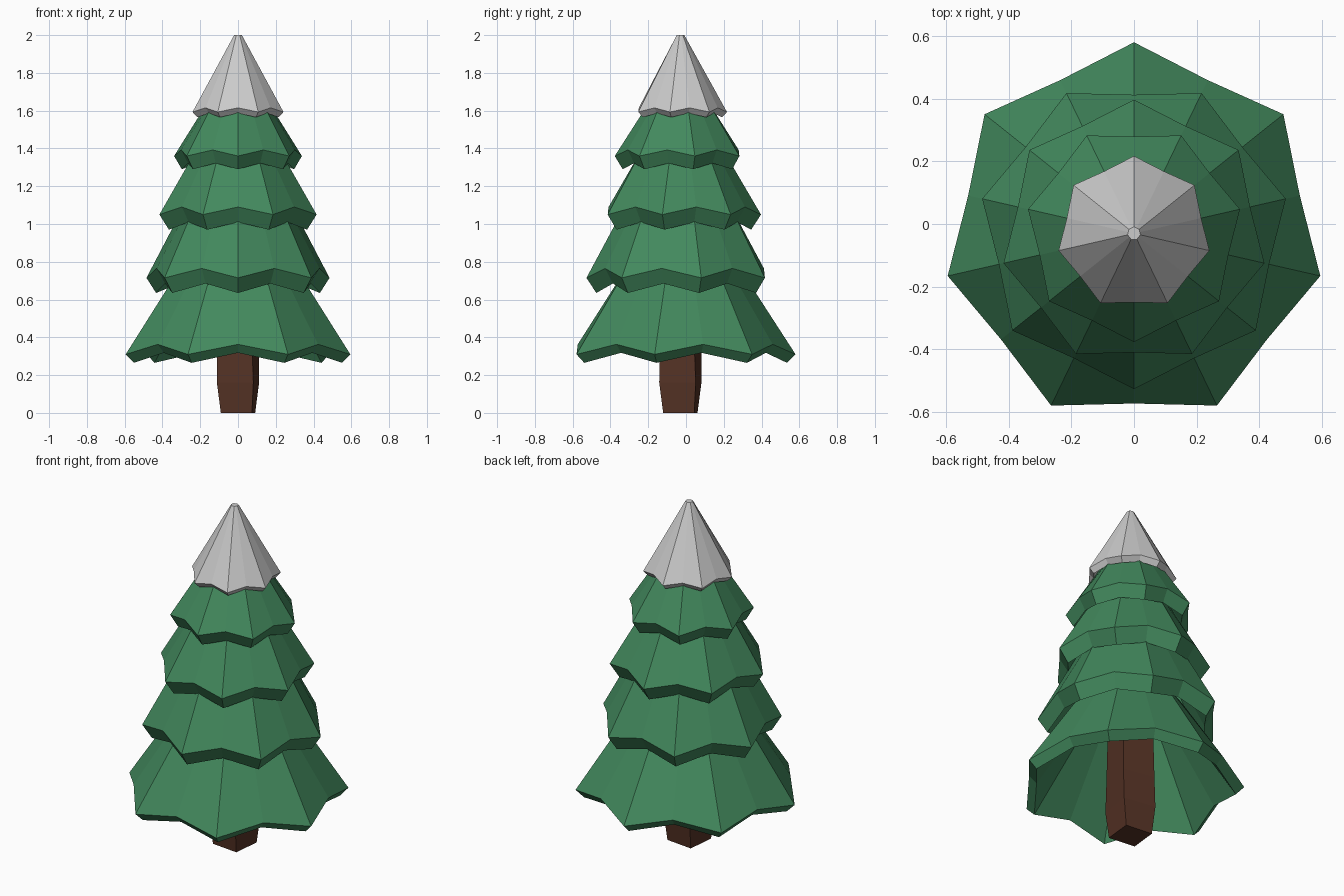
import bpy, bmesh
from math import sin, cos, pi, radians

if "Cube" in bpy.data.objects:
    bpy.data.objects.remove(bpy.data.objects["Cube"])

CY = -0.03  # the tree axis sits slightly forward


def material(name, rgb):
    m = bpy.data.materials.new(name)
    m.diffuse_color = (*rgb, 1)
    m.use_nodes = True
    m.node_tree.nodes["Principled BSDF"].inputs["Base Color"].default_value = m.diffuse_color
    return m


def loft(name, rings, mat=None):
    """Skin a list of point rings and cap both ends."""
    bm = bmesh.new()
    loops = [[bm.verts.new(p) for p in ring] for ring in rings]
    n = len(loops[0])
    for a, b in zip(loops, loops[1:]):
        for i in range(n):
            j = (i + 1) % n
            bm.faces.new((a[i], a[j], b[j], b[i]))
    bm.faces.new(loops[0])
    bm.faces.new(loops[-1])
    bmesh.ops.recalc_face_normals(bm, faces=bm.faces)
    me = bpy.data.meshes.new(name)
    bm.to_mesh(me)
    bm.free()
    ob = bpy.data.objects.new(name, me)
    bpy.context.collection.objects.link(ob)
    if mat:
        me.materials.append(mat)


def star(r, z, lift, flip, inset=0.89):
    """14-point ring: seven drooping tips with raised notches between."""
    pts = []
    for i in range(14):
        a = pi / 2 + pi * i / 7 + (pi if flip else 0)
        k, dz = (inset, lift) if i % 2 else (1, 0)
        pts.append((r * k * cos(a), CY + r * k * sin(a), z + dz))
    return pts


def tier(name, flip, tip, low, top, lift, mat=None):
    """Hollow skirt: inner wall, lower rim, outer rim, cone top."""
    inner_r, inner_z = max(top[0] - 0.05, 0.008), top[1] - 0.04
    loft(name, [star(inner_r, inner_z, 0, flip, 0.901),
                star(*low, lift, flip),
                star(*tip, lift, flip),
                star(*top, 0, flip, 0.901)], mat)


green = material("needles", (0.055, 0.25, 0.11))
brown = material("bark", (0.09, 0.032, 0.018))

# Four skirts of branches, each turned half a step from the last
tier("branches_1", False, (0.61, 0.31), (0.565, 0.265), (0.28, 0.82), 0.053, green)
tier("branches_2", True, (0.497, 0.715), (0.445, 0.635), (0.28, 1.12), 0.05, green)
tier("branches_3", False, (0.427, 1.05), (0.375, 0.97), (0.21, 1.42), 0.04, green)
tier("branches_4", True, (0.347, 1.36), (0.305, 1.29), (0.155, 1.66), 0.032, green)

# Snowy top with a small flat tip
tier("snow_cap", False, (0.247, 1.593), (0.22, 1.565), (0.021, 2.0), 0.022)

# Square trunk, slightly twisted
trunk = []
for r, z, turn in ((0.117, 0, -6), (0.138, 0.16, -9), (0.134, 0.34, -11), (0.125, 0.7, -11)):
    trunk.append([(r * cos(radians(45 + turn + 90 * i)),
                   CY + r * sin(radians(45 + turn + 90 * i)), z) for i in range(4)])
loft("trunk", trunk, brown)
